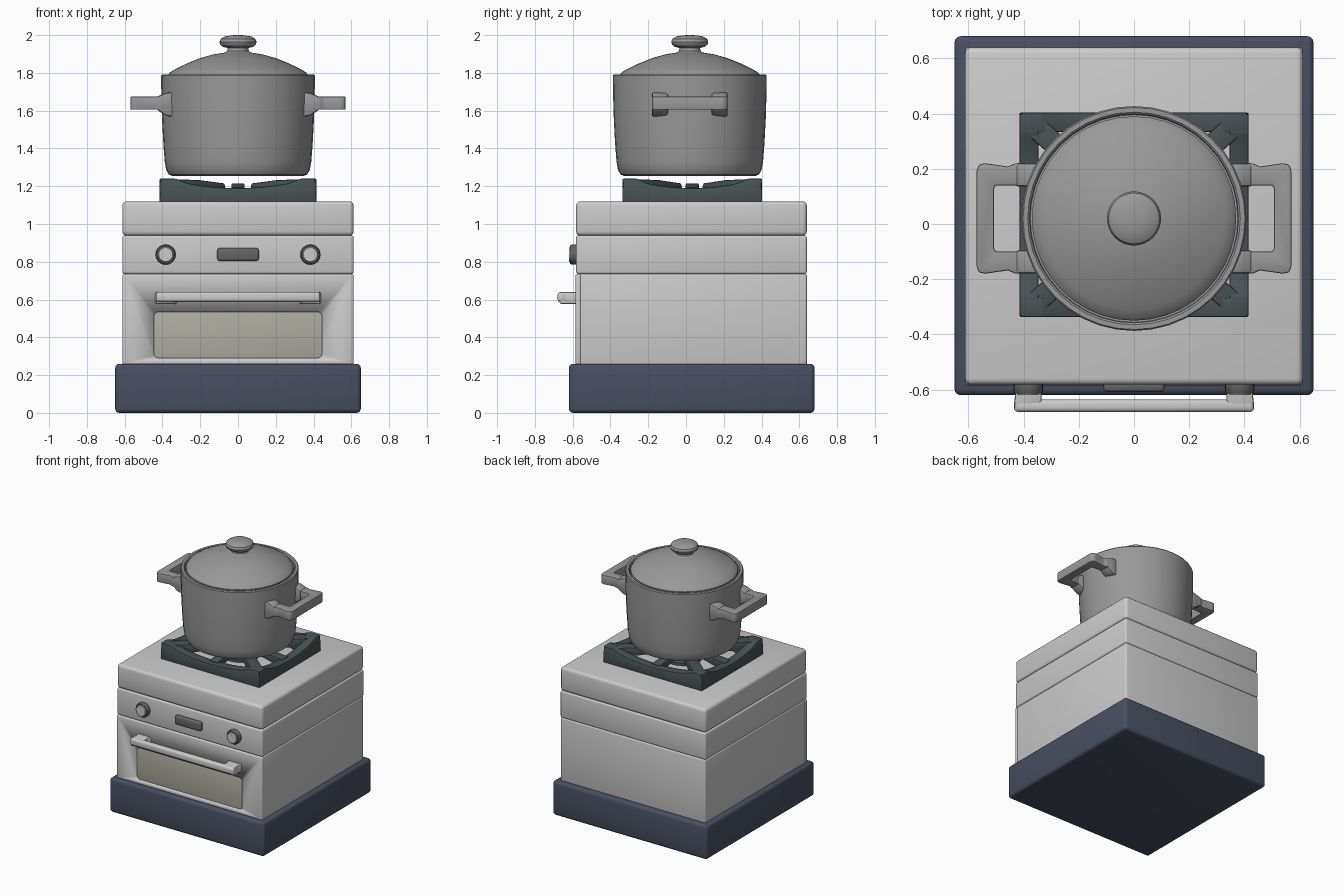
import bpy, bmesh, math
from mathutils import Vector, Matrix

if "Cube" in bpy.data.objects:
    bpy.data.objects.remove(bpy.data.objects["Cube"])


def material(name, rgb):
    m = bpy.data.materials.new(name)
    m.diffuse_color = (*rgb, 1)
    m.use_nodes = True
    m.node_tree.nodes["Principled BSDF"].inputs["Base Color"].default_value = m.diffuse_color
    return m


NAVY = material("navy", (0.065, 0.078, 0.12))
IRON = material("iron", (0.065, 0.085, 0.09))
ENAMEL = material("enamel", (0.52, 0.52, 0.52))
STEEL = material("steel", (0.32, 0.32, 0.32))
DARK = material("dark_grey", (0.13, 0.13, 0.13))
GLASS = material("glass", (0.42, 0.42, 0.36))
CY = 0.02    # pot centre along y
GY = 0.033   # grate centre along y


def finish(name, bm, mat, bevel=0, segs=3):
    bmesh.ops.recalc_face_normals(bm, faces=bm.faces)
    if bevel:
        sharp = [e for e in bm.edges if e.calc_face_angle(0) > 0.3]
        bmesh.ops.bevel(bm, geom=sharp, offset=bevel, segments=segs,
                        profile=0.5, affect='EDGES', clamp_overlap=True)
    for f in bm.faces:
        f.smooth = True
    me = bpy.data.meshes.new(name)
    bm.to_mesh(me)
    bm.free()
    me.set_sharp_from_angle(angle=math.radians(35))
    if mat:
        me.materials.append(mat)
    ob = bpy.data.objects.new(name, me)
    bpy.context.collection.objects.link(ob)
    return ob


def box(name, x, y, z, mat, bevel=0.015, segs=3):
    bm = bmesh.new()
    bmesh.ops.create_cube(bm, size=1)
    for v in bm.verts:
        v.co = [(r[0] + r[1]) / 2 + c * (r[1] - r[0]) for r, c in zip((x, y, z), v.co)]
    return finish(name, bm, mat, bevel, segs)


def prism(name, outline, depth, place, mat, bevel=0.01):
    """Extrude a 2D outline; place(u, v, w) maps it into the world."""
    bm = bmesh.new()
    f = bm.faces.new([bm.verts.new(place(u, v, depth[0])) for u, v in outline])
    vec = Vector(place(0, 0, depth[1])) - Vector(place(0, 0, depth[0]))
    new = bmesh.ops.extrude_face_region(bm, geom=[f], use_keep_orig=True)
    bmesh.ops.translate(bm, vec=vec, verts=[g for g in new["geom"] if isinstance(g, bmesh.types.BMVert)])
    return finish(name, bm, mat, bevel, 2)


def lathe(name, profile, mat, matrix, n=40):
    bm = bmesh.new()
    vs = [bm.verts.new((r, 0, z)) for r, z in profile]
    es = [bm.edges.new(p) for p in zip(vs, vs[1:])]
    bmesh.ops.spin(bm, geom=vs + es, cent=(0, 0, 0), axis=(0, 0, 1),
                   angle=2 * math.pi, steps=n, use_duplicate=False)
    bmesh.ops.remove_doubles(bm, verts=bm.verts, dist=1e-4)
    bm.transform(matrix)
    return finish(name, bm, mat)


# plinth and stacked cooker body
box("plinth", (-.65, .65), (-.62, .68), (0, .26), NAVY, .022)
box("oven_body", (-.61, .61), (-.57, .64), (.24, .737), ENAMEL, .012)
box("control_section", (-.612, .612), (-.582, .64), (.735, .94), ENAMEL, .013)
box("hob_top", (-.612, .612), (-.582, .64), (.938, 1.12), ENAMEL, .022)

# oven door with recessed window
door = box("oven_door", (-.612, .612), (-.585, -.555), (.255, .735), ENAMEL, .01)
cutter = box("window_cutter", (-.445, .445), (-.7, -.5), (.29, .535), None, .025)
cutter.hide_render = True
cutter.hide_viewport = False
cutter.display_type = 'WIRE'
mod = door.modifiers.new("window_opening", 'BOOLEAN')
mod.operation, mod.solver, mod.object = 'DIFFERENCE', 'EXACT', cutter
box("oven_window", (-.45, .45), (-.576, -.56), (.285, .54), GLASS, .003)

# oven door handle
box("door_handle_bar", (-.435, .435), (-.68, -.636), (.588, .64), ENAMEL, .014)
for s in (-1, 1):
    side = "left" if s < 0 else "right"
    prism(side + "_handle_mount",
          [(.435, -.67), (.335, -.65), (.335, -.605), (.315, -.57), (.445, -.57), (.43, -.605)],
          (.577, .64), lambda u, v, w, s=s: (s * u, v, w), ENAMEL, .008)
    # control knobs
    m = Matrix.Translation((s * .383, -.578, .838)) @ Matrix.Rotation(math.pi / 2, 4, 'X')
    lathe(side + "_knob_ring", [(.053, 0), (.053, .028), (.048, .036), (.038, .036), (.038, 0)], DARK, m, 24)
    lathe(side + "_knob", [(.042, 0), (.042, .034), (.037, .042), (0, .042)], ENAMEL, m, 24)
box("display", (-.11, .11), (-.608, -.57), (.805, .872), DARK, .012)

# pan support: low scooped rails, high corners, arms reaching inward
X, Y, W = .415, .37, .07
for k in range(4):
    along_x = k % 2 == 0
    s = 1 if k < 2 else -1
    L, D = (X, Y) if along_x else (Y, X)
    scoop = [(L * (.8 - 1.6 * i / 10), 1.24 - .05 * math.sin(math.pi * i / 10) ** .6
              if 0 < i < 10 else 1.24) for i in range(11)]
    outline = [(-L, 1.115), (L, 1.115), (L - .005, 1.24)] + scoop + [(-L + .005, 1.24)]
    if along_x:
        place = lambda u, v, w, s=s: (u, GY + s * w, v)
    else:
        place = lambda u, v, w, s=s: (s * w, GY + u, v)
    prism("grate_rail", outline, (D - W, D), place, IRON, .006)
    # mid-side arm
    prism("grate_side_arm", [(D - .04, 1.13), (D - .04, 1.195), (.13, 1.215), (.11, 1.19), (D - .1, 1.14)],
          (-.035, .035),
          (lambda u, v, w, s=s: (w, GY + s * u, v)) if along_x else (lambda u, v, w, s=s: (s * u, GY + w, v)),
          IRON, .006)
    # diagonal corner arm
    sx, sy = ((1, 1), (-1, 1), (-1, -1), (1, -1))[k]
    d = Vector((sx * X, sy * Y)).normalized()
    prism("grate_corner_arm", [(.5, 1.12), (.5, 1.238), (.3, 1.232), (.13, 1.215), (.12, 1.19), (.34, 1.17), (.4, 1.12)],
          (-.04, .04), lambda u, v, w, d=d: (d.x * u - d.y * w, GY + d.y * u + d.x * w, v), IRON, .006)

# burner under the pot
lathe("burner", [(.13, 1.11), (.13, 1.14), (.1, 1.15), (.1, 1.17), (.09, 1.178), (0, 1.178)],
      IRON, Matrix.Translation((0, GY, 0)), 32)

# pot, lid and lid knob
at_pot = Matrix.Translation((0, CY, 0))
lathe("pot", [(0, 1.253), (.345, 1.253), (.366, 1.262), (.38, 1.285), (.388, 1.33), (.395, 1.42), (.402, 1.55),
              (.406, 1.68), (.407, 1.785), (.402, 1.792), (.385, 1.792), (.378, 1.785), (.376, 1.76), (0, 1.76)],
      STEEL, at_pot)
lathe("lid", [(.37, 1.765), (.37, 1.79), (.36, 1.803), (.33, 1.821), (.27, 1.85), (.2, 1.878), (.13, 1.898),
              (.06, 1.909), (0, 1.91)], STEEL, at_pot)
lathe("lid_knob", [(.075, 1.905), (.058, 1.915), (.054, 1.932), (.08, 1.938), (.094, 1.95), (.098, 1.964),
                   (.092, 1.98), (.07, 1.993), (.035, 1.999), (0, 2)], STEEL, at_pot, 32)

# pot handles
for s in (-1, 1):
    side = "left" if s < 0 else "right"
    prism(side + "_pot_handle",
          [(.35, -.2), (.43, -.2), (.455, -.188), (.54, -.2), (.562, -.195), (.57, -.175), (.57, .175), (.562, .195),
           (.54, .2), (.455, .188), (.43, .2), (.35, .2), (.35, .12), (.5, .12), (.507, .11), (.507, -.11),
           (.5, -.12), (.35, -.12)],
          (1.605, 1.675), lambda u, v, w, s=s: (s * u, CY + v, w), STEEL, .014)
    for t in (-1, 1):
        prism(side + "_pot_handle_mount", [(.34, 1.565), (.385, 1.575), (.43, 1.605), (.43, 1.675), (.385, 1.693), (.34, 1.7)],
              (.115, .2), lambda u, v, w, s=s, t=t: (s * u, CY + t * w, v), STEEL, .012)
